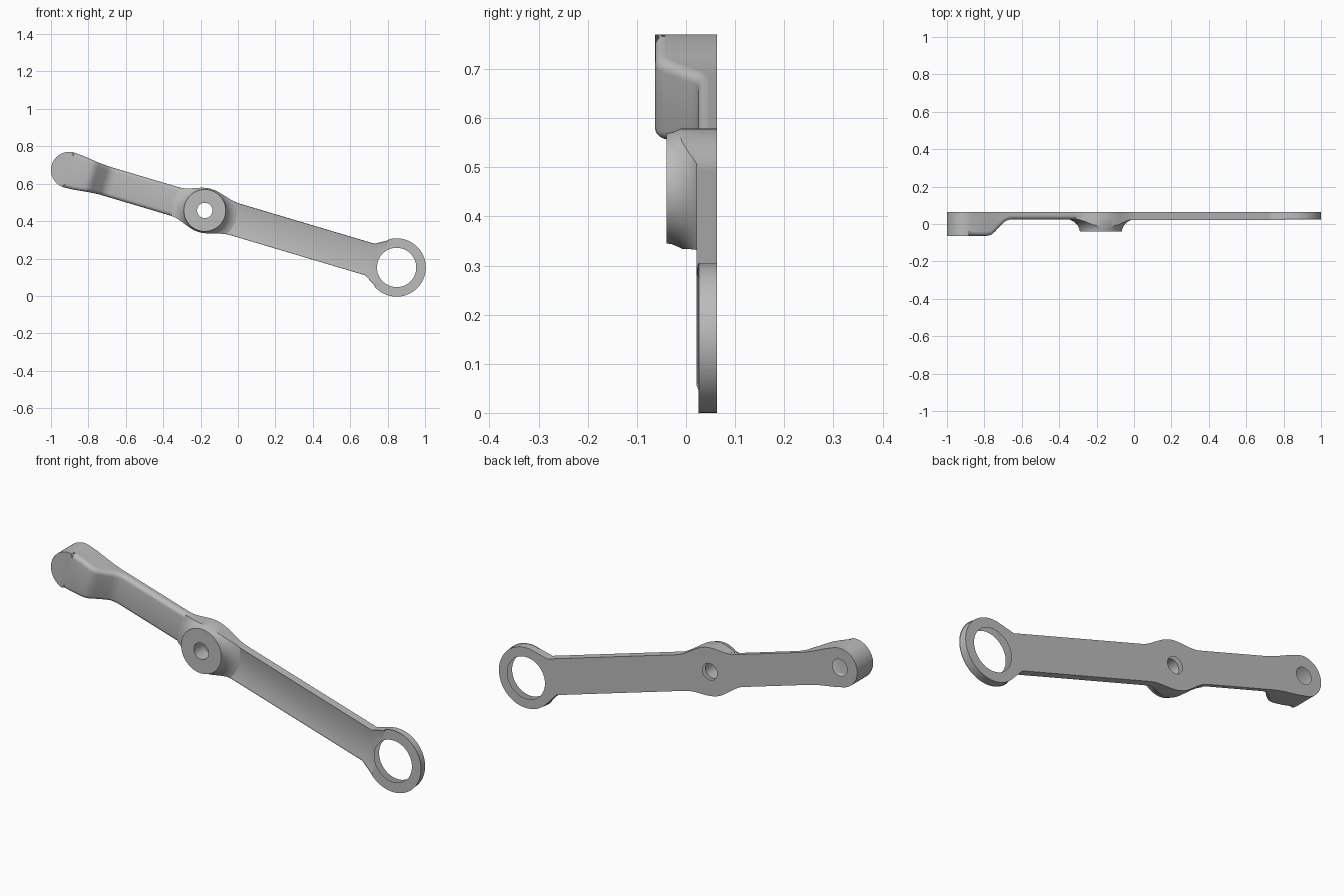
import bpy
import bmesh
from math import sin, cos, pi, radians, hypot

if "Cube" in bpy.data.objects:
    bpy.data.objects.remove(bpy.data.objects["Cube"], do_unlink=True)

# Lever axis: u runs from the tip centre to the ring centre, w runs across it
TIP_X, TIP_Z = -0.903, 0.673
RING_X, RING_Z = 0.848, 0.152
LENGTH = hypot(RING_X - TIP_X, RING_Z - TIP_Z)
CA, SA = (RING_X - TIP_X) / LENGTH, (TIP_Z - RING_Z) / LENGTH
HUB = 0.757
TIP_R, RING_R, HUB_R = 0.097, 0.152, 0.112
BACK, ARM_FRONT, HUB_FRONT, TIP_FRONT = 0.063, 0.025, -0.04, -0.063


def place(u, w, y):
    return (TIP_X + u * CA + w * SA, y, TIP_Z - u * SA + w * CA)


def along(co):
    return (co.x - TIP_X) * CA - (co.z - TIP_Z) * SA


steel = bpy.data.materials.new("grey_metal")
steel.use_nodes = True
GREY = (0.5, 0.5, 0.5, 1)
steel.diffuse_color = GREY
steel.node_tree.nodes["Principled BSDF"].inputs["Base Color"].default_value = GREY


def make_object(name, bm):
    bmesh.ops.recalc_face_normals(bm, faces=bm.faces[:])
    mesh = bpy.data.meshes.new(name)
    bm.to_mesh(mesh)
    bm.free()
    mesh.materials.append(steel)
    obj = bpy.data.objects.new(name, mesh)
    bpy.context.collection.objects.link(obj)
    return obj


def combine(obj, tool, operation):
    mod = obj.modifiers.new(operation.lower(), "BOOLEAN")
    mod.object, mod.operation, mod.solver = tool, operation, "EXACT"
    bpy.context.view_layer.objects.active = obj
    bpy.ops.object.modifier_apply(modifier=mod.name)


def discard(obj):
    bpy.data.objects.remove(obj, do_unlink=True)


def revolve(name, u, profile, steps=64):
    """Solid of revolution about the depth axis, from (radius, y) pairs."""
    bm = bmesh.new()
    rings = [[bm.verts.new(place(u + r * cos(2 * pi * i / steps),
                                 r * sin(2 * pi * i / steps), y))
              for i in range(steps)] for r, y in profile]
    for a, b in zip(rings, rings[1:]):
        for i in range(steps):
            j = (i + 1) % steps
            bm.faces.new((a[i], a[j], b[j], b[i]))
    bm.faces.new(rings[0])
    bm.faces.new(rings[-1])
    return make_object(name, bm)


def strip_prism(stations, front, back, caps):
    """Symmetric outline; flat end caps and cross strips form the front."""
    bm = bmesh.new()
    first, last = caps
    outline = stations + [(u, -w) for u, w in reversed(stations) if abs(w) > 1e-6]
    fv = [bm.verts.new(place(u, w, front(u))) for u, w in outline]
    bv = [bm.verts.new(place(u, w, back)) for u, w in outline]
    n = len(outline)
    lower = {}
    for k, (u, w) in enumerate(outline):
        lower[(round(u, 5), round(w, 5))] = k

    def mirror(i):
        u, w = stations[i]
        return lower[(round(u, 5), round(-w, 5))]

    bm.faces.new(bv)
    for i in range(n):
        j = (i + 1) % n
        bm.faces.new((fv[i], fv[j], bv[j], bv[i]))
    for i in range(first, last):
        bm.faces.new((fv[i], fv[i + 1], fv[mirror(i + 1)], fv[mirror(i)]))
    if first > 0:
        bm.faces.new(fv[:first + 1] + fv[mirror(first):])
    if last < len(stations) - 1:
        bm.faces.new(fv[last:mirror(last) + 1])
    rim = [bm.edges.get((fv[i], fv[(i + 1) % n])) for i in range(n)]
    return bm, rim


# Front profile: raised tip stepping down to the thin arm
RAMP = [(0.10, TIP_FRONT), (0.115, -0.061), (0.13, -0.055), (0.145, -0.043),
        (0.195, 0.006), (0.21, 0.017), (0.227, 0.023), (0.245, ARM_FRONT)]


def arm_front(u):
    if u <= RAMP[0][0]:
        return TIP_FRONT
    for (u0, y0), (u1, y1) in zip(RAMP, RAMP[1:]):
        if u <= u1:
            return y0 + (y1 - y0) * (u - u0) / (u1 - u0)
    return ARM_FRONT


# Half outline: round tip, tapered neck, hub bulge, straight arm, ring
def neck_width(u):
    t = min(1, max(0, u / 0.2))
    return TIP_R + (0.079 - TIP_R) * t * t * (3 - 2 * t)


ARC = 16
tip_arc = [(-TIP_R * cos(pi / 2 * i / ARC), TIP_R * sin(pi / 2 * i / ARC))
           for i in range(ARC + 1)]
neck = [(u, neck_width(u)) for u in [0.05] + [p[0] for p in RAMP]]
bulge = []
for i in range(25):
    t = i / 12 - 1
    base = 0.079 if t < 0 else 0.088
    bulge.append((HUB + 0.17 * t, base + (0.12 - base) * (1 + cos(pi * t)) / 2))
START = radians(125)
ring_arc = [(LENGTH + RING_R * cos(START * (1 - i / 32)),
             RING_R * sin(START * (1 - i / 32))) for i in range(33)]
stations = tip_arc + neck + bulge + [(LENGTH - 0.15, 0.088)] + ring_arc

# Arm with a rounded front rim on the grip side, a fine one on the ring side
bm, rim = strip_prism(stations, arm_front, BACK,
                      (ARC, len(stations) - len(ring_arc)))
grip_rim = [e for e in rim if max(along(v.co) for v in e.verts) < HUB - 0.12]
ring_rim = [e for e in rim if min(along(v.co) for v in e.verts) > HUB + 0.12]
for edges, size, segs in ((grip_rim, 0.02, 5), (ring_rim, 0.004, 2)):
    bmesh.ops.bevel(bm, geom=edges, offset=size, offset_type="OFFSET",
                    segments=segs, profile=0.5, affect="EDGES", clamp_overlap=False)
arm = make_object("lever_arm", bm)

# Hub boss: flared disc trimmed to the sides of the arm
boss = revolve("hub_boss", HUB, [
    (HUB_R, HUB_FRONT), (0.114, -0.028), (0.121, -0.012), (0.132, 0.002),
    (0.146, 0.014), (0.162, 0.022), (0.18, 0.027), (0.18, 0.04)])
bm, rim = strip_prism([(HUB - 0.3, 0.079)] + bulge + [(HUB + 0.3, 0.088)],
                      lambda u: -0.1, 0.05, (0, len(bulge) + 1))
trim = make_object("boss_trim", bm)
combine(boss, trim, "INTERSECT")
discard(trim)

# Holes: through the hub and ring, blind in the back of the tip
for u, radius, start in ((HUB, 0.041, -0.2), (LENGTH, 0.105, -0.2), (0, 0.041, -0.03)):
    drill = revolve("drill", u, [(radius, start), (radius, 0.2)])
    combine(arm, drill, "DIFFERENCE")
    if u == HUB:
        combine(boss, drill, "DIFFERENCE")
    discard(drill)

for obj in (arm, boss):
    bpy.ops.object.select_all(action="DESELECT")
    obj.select_set(True)
    bpy.context.view_layer.objects.active = obj
    bpy.ops.object.shade_smooth_by_angle(angle=radians(30))
